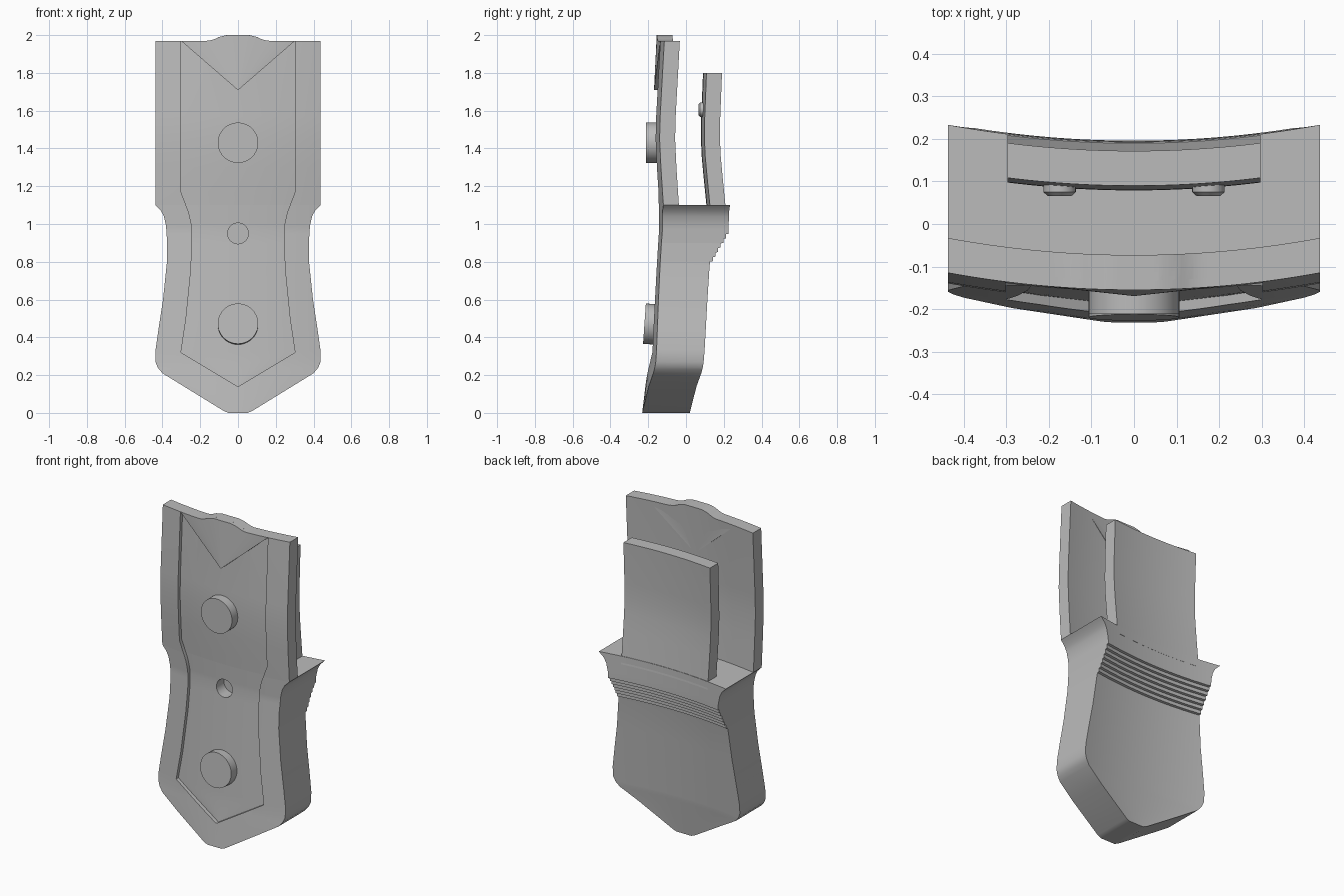
import bpy, bmesh, math
from mathutils import Matrix

if "Cube" in bpy.data.objects:
    bpy.data.objects.remove(bpy.data.objects["Cube"])

grey = bpy.data.materials.new("plain_grey")
grey.use_nodes = True
GREY = (0.5, 0.5, 0.5, 1)
grey.diffuse_color = GREY
grey.node_tree.nodes["Principled BSDF"].inputs["Base Color"].default_value = GREY

BOW = 0.21        # sideways curvature shared by every layer
COLUMNS = 44


def interp(table, t):
    if t <= table[0][0]:
        return table[0][1]
    for (a, va), (b, vb) in zip(table, table[1:]):
        if t <= b:
            return va + (vb - va) * (t - a) / (b - a)
    return table[-1][1]


def finish(bm, name):
    bmesh.ops.recalc_face_normals(bm, faces=bm.faces)
    mesh = bpy.data.meshes.new(name)
    bm.to_mesh(mesh)
    bm.free()
    mesh.materials.append(grey)
    obj = bpy.data.objects.new(name, mesh)
    bpy.context.collection.objects.link(obj)
    return obj


def shell(name, low, high, width, front, back, crest=None):
    """Bowed solid between a front and a back profile, outlined by width(z)."""
    levels = {low, high}
    for table in (width, front, back):
        levels.update(z for z, _ in table if low < z < high)
    levels = sorted(levels)
    bm = bmesh.new()
    sides = []
    for profile in (front, back):
        grid = []
        for z in levels:
            w, y, row = interp(width, z), interp(profile, z), []
            for i in range(COLUMNS + 1):
                x = w * (2 * i / COLUMNS - 1)
                lift = interp(crest, abs(x)) if crest and z == high else 0
                row.append(bm.verts.new((x, y + BOW * x * x, z + lift)))
            grid.append(row)
        for a, b in zip(grid, grid[1:]):
            for i in range(COLUMNS):
                bm.faces.new((a[i], a[i + 1], b[i + 1], b[i]))
        sides.append(grid)
    f, b = sides
    rim = [(r, 0) for r in range(len(levels))]
    rim += [(len(levels) - 1, i) for i in range(1, COLUMNS + 1)]
    rim += [(r, COLUMNS) for r in range(len(levels) - 2, -1, -1)]
    rim += [(0, i) for i in range(COLUMNS - 1, 0, -1)]
    for (r, c), (s, d) in zip(rim, rim[1:] + rim[:1]):
        bm.faces.new((f[r][c], f[s][d], b[s][d], b[r][c]))
    return finish(bm, name)


def peg(name, x, z, y_back, y_front, r_back, r_front, tilt=0):
    """Round stud pointing to the front."""
    bm = bmesh.new()
    bmesh.ops.create_cone(bm, cap_ends=True, segments=40, radius1=r_back,
                          radius2=r_front, depth=y_back - y_front)
    turn = Matrix.Rotation(math.radians(90 + tilt), 4, "X")
    place = Matrix.Translation((x, (y_back + y_front) / 2, z))
    bmesh.ops.transform(bm, matrix=place @ turn, verts=bm.verts)
    return finish(bm, name)


def offset(table, d):
    return [(z, y + d) for z, y in table]


def cut(obj, cutter):
    mod = obj.modifiers.new("cut", "BOOLEAN")
    mod.operation = "DIFFERENCE"
    mod.solver = "EXACT"
    mod.object = cutter
    bpy.context.view_layer.objects.active = obj
    bpy.ops.object.modifier_apply(modifier=mod.name)


# Profiles along the height
front = [(0, -0.232), (0.14, -0.215), (0.27, -0.2), (0.97, -0.155), (1.1, -0.16),
         (1.3, -0.173), (1.45, -0.18), (1.57, -0.177), (1.97, -0.155)]
outline = [(0, 0.05), (0.01, 0.075), (0.21, 0.4), (0.24, 0.425), (0.27, 0.437),
           (0.33, 0.437), (0.45, 0.42), (0.6, 0.397), (0.8, 0.376), (0.9, 0.375),
           (0.99, 0.381), (1.04, 0.392), (1.07, 0.408), (1.09, 0.428), (1.1, 0.438)]
panel = [(0.14, 0.002), (0.32, 0.302), (0.5, 0.275), (0.75, 0.25), (0.9, 0.243),
         (1.0, 0.247), (1.06, 0.26), (1.17, 0.302)]
crest = [(0, 0.03), (0.06, 0.03), (0.1, 0.02), (0.13, 0.006), (0.16, 0)]

# Body with a stepped grip under the shelf
STEPS = 7
body_back = [(0, 0.02), (0.23, 0.05), (0.78, 0.095)]
for i in range(STEPS):
    z = 0.8 + i * 0.17 / STEPS
    body_back += [(z, 0.098 + i * 0.014), (z + 0.003, 0.112 + i * 0.014)]
body_back += [(0.97, 0.196), (1.1, 0.193)]
body = shell("body", 0, 1.1, outline, front, body_back)

# Tall front plate with crested top
front_plate = shell("front_plate", 1.1, 1.97, [(0, 0.438)], front,
                    offset(front, 0.082), crest)

# Recessed panel and small round hole
recess = shell("recess_cutter", 0.14, 2.1, panel, [(0, -0.5)], offset(front, 0.022))
hole = peg("hole_cutter", 0, 0.95, -0.06, -0.3, 0.055, 0.055)
for target in (body, front_plate):
    cut(target, recess)
cut(body, hole)
for cutter in (recess, hole):
    bpy.data.objects.remove(cutter)

# Raised V at the top of the recess
chevron = shell("raised_chevron", 1.71, 1.97, [(1.71, 0.002), (1.97, 0.302)],
                front, offset(front, 0.08), crest)

# Shorter back plate
back_front = [(1.05, 0.113), (1.25, 0.093), (1.36, 0.083), (1.45, 0.079),
              (1.55, 0.08), (1.8, 0.09)]
back_plate = shell("back_plate", 1.05, 1.8, [(0, 0.298)], back_front,
                   offset(back_front, 0.082))

# Studs
studs = [peg("upper_stud", 0, 1.43, -0.14, -0.212, 0.107, 0.107),
         peg("lower_stud", 0, 0.47, -0.15, -0.22, 0.107, 0.107, -4)]
for side, x in (("right", -0.175), ("left", 0.175)):
    studs.append(peg(side + "_back_stud_base", x, 1.605, 0.1, 0.075, 0.038, 0.038))
    studs.append(peg(side + "_back_stud_tip", x, 1.605, 0.075, 0.066, 0.038, 0.028))

# Smooth shading with crisp edges
bpy.ops.object.select_all(action="DESELECT")
for obj in [body, front_plate, chevron, back_plate] + studs:
    obj.select_set(True)
bpy.context.view_layer.objects.active = body
bpy.ops.object.shade_smooth_by_angle(angle=math.radians(25))
